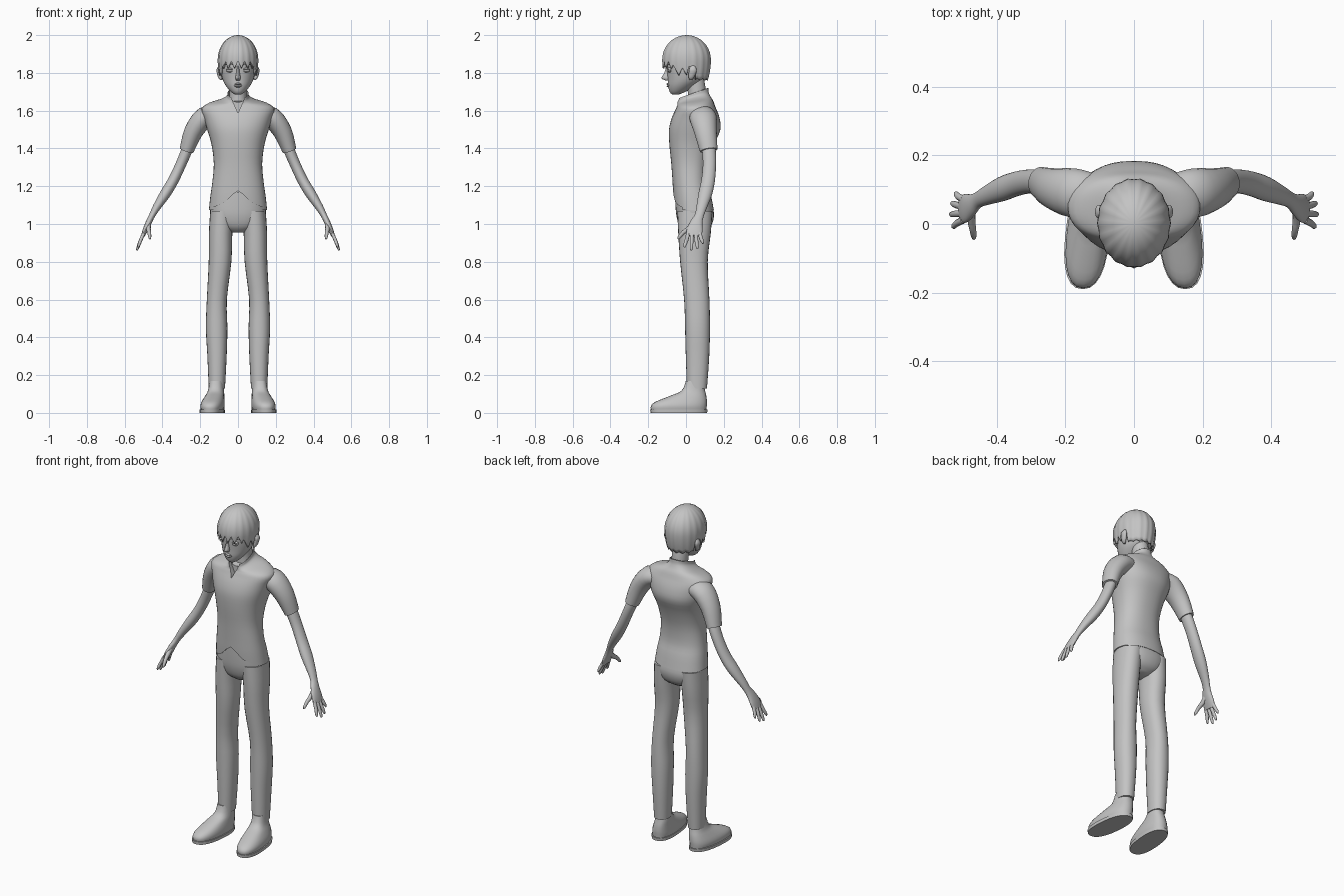
import bpy, bmesh, math
from mathutils import Vector

cube = bpy.data.objects.get("Cube")
if cube:
    bpy.data.objects.remove(cube, do_unlink=True)

grey = bpy.data.materials.new("plain_grey")
grey.use_nodes = True
grey.diffuse_color = (0.55, 0.55, 0.55, 1)
grey.node_tree.nodes["Principled BSDF"].inputs["Base Color"].default_value = (0.55, 0.55, 0.55, 1)


def finish(name, bm, mirror=False):
    """Turn a bmesh into a smooth-shaded object, optionally mirrored in x."""
    bmesh.ops.recalc_face_normals(bm, faces=bm.faces)
    mesh = bpy.data.meshes.new(name)
    bm.to_mesh(mesh)
    bm.free()
    mesh.materials.append(grey)
    ob = bpy.data.objects.new(name, mesh)
    bpy.context.collection.objects.link(ob)
    if mirror:
        mod = ob.modifiers.new("mirror", "MIRROR")
        mod.use_mirror_merge = False
    shade(ob)
    return ob


def activate(ob):
    bpy.ops.object.select_all(action="DESELECT")
    ob.select_set(True)
    bpy.context.view_layer.objects.active = ob


def shade(ob):
    activate(ob)
    bpy.ops.object.shade_smooth_by_angle(angle=math.radians(40))


def spline(rows, k):
    """Catmull-Rom interpolation through the cross-sections."""
    out = []
    for i in range(len(rows) - 1):
        p0, p1 = rows[max(i - 1, 0)], rows[i]
        p2, p3 = rows[i + 1], rows[min(i + 2, len(rows) - 1)]
        for j in range(k):
            t = j / k
            out.append([0.5 * (2 * b + (c - a) * t + (2 * a - 5 * b + 4 * c - d) * t * t
                               + (3 * b - a - 3 * c + d) * t ** 3)
                        for a, b, c, d in zip(p0, p1, p2, p3)])
    return out + [list(rows[-1])]


def loft(name, rows, level=False, n=24, power=2.0, k=3, mirror=False, warp=None):
    """Skin cross-sections (x, y, z, width radius, depth radius)."""
    rows = spline(rows, k)
    mid = [Vector(r[:3]) for r in rows]
    bm = bmesh.new()
    rings = []
    for i, r in enumerate(rows):
        u, v = Vector((0, 1, 0)), Vector((1, 0, 0))
        if not level:
            t = (mid[min(i + 1, len(mid) - 1)] - mid[max(i - 1, 0)]).normalized()
            u = (u - t * t.y).normalized()
            v = u.cross(t)
        ring = []
        for s in range(n):
            a = math.tau * s / n
            c, d = [math.copysign(abs(f) ** (2 / power), f) for f in (math.cos(a), math.sin(a))]
            co = mid[i] + v * c * r[3] + u * d * r[4]
            ring.append(bm.verts.new(warp(co) if warp else co))
        rings.append(ring)
    for a, b in zip(rings, rings[1:]):
        for s in range(n):
            bm.faces.new((a[s], a[s - 1], b[s - 1], b[s]))
    bm.faces.new(rings[0])
    bm.faces.new(rings[-1])
    return finish(name, bm, mirror)


def carve(ob, outline, y0, y1):
    """Cut a prism with the given x-z outline out of an object."""
    bm = bmesh.new()
    face = bm.faces.new([bm.verts.new((x, y0, z)) for x, z in outline])
    ext = bmesh.ops.extrude_face_region(bm, geom=[face])
    bmesh.ops.translate(bm, vec=(0, y1 - y0, 0),
                        verts=[g for g in ext["geom"] if isinstance(g, bmesh.types.BMVert)])
    cutter = finish("cutter", bm)
    cutter.hide_render = True
    mod = ob.modifiers.new("cut", "BOOLEAN")
    mod.object, mod.operation, mod.solver = cutter, "DIFFERENCE", "EXACT"
    activate(ob)
    bpy.ops.object.modifier_apply(modifier="cut")
    bpy.data.objects.remove(cutter, do_unlink=True)
    shade(ob)


def band(z, width, front, back):
    """Level section given by its half width and front and back depth."""
    return (0, (front + back) / 2, z, width, (back - front) / 2)


# Shirt body, with a collar that rises toward the back
def tilt_collar(co):
    lift = min(max((co.z - 1.62) / 0.06, 0), 1)
    return co + Vector((0, 0, 0.35 * (co.y - 0.035) * lift))


shirt = loft("shirt", [
    band(1.075, .154, -.06, .147), band(1.15, .146, -.067, .133), band(1.22, .136, -.071, .117),
    band(1.32, .128, -.078, .122), band(1.42, .14, -.088, .15), band(1.5, .163, -.09, .182),
    band(1.56, .18, -.076, .178), band(1.61, .193, -.054, .16), band(1.638, .155, -.046, .145),
    band(1.655, .09, -.046, .13), band(1.672, .06, -.05, .12), band(1.69, .056, -.048, .118),
    band(1.688, .051, -.043, .112), band(1.655, .047, -.02, .105)],
    level=True, n=40, power=2.3, warp=tilt_collar)
carve(shirt, [(0, 1.587), (.032, 1.66), (.036, 1.78), (-.036, 1.78), (-.032, 1.66)], -.3, -.022)
carve(shirt, [(-.13, 1.0), (-.13, 1.088), (-.07, 1.115), (-.03, 1.155), (0, 1.175),
              (.03, 1.155), (.07, 1.115), (.13, 1.088), (.13, 1.0)], -.3, 0)

# Short sleeves
loft("sleeves", [(.11, .085, 1.575, .045, .06), (.175, .09, 1.565, .056, .072),
                 (.235, .103, 1.49, .05, .06), (.272, .12, 1.39, .038, .047)], mirror=True)

# Trousers
loft("trouser_seat", [
    band(.955, .04, 0, .09), band(.985, .11, -.032, .13), band(1.04, .145, -.05, .148),
    band(1.1, .146, -.056, .14), band(1.17, .136, -.059, .125)], level=True, n=32, power=2.3)
loft("trouser_legs", [
    (.083, .047, 1.07, .064, .093), (.092, .045, .95, .062, .086), (.095, .042, .8, .06, .073),
    (.112, .057, .6, .053, .067), (.113, .061, .45, .057, .066), (.111, .061, .3, .051, .062),
    (.112, .058, .13, .043, .053)], level=True, power=2.2, mirror=True)


# Shoes, with the toes turned outward
def turn_out(co):
    return co - Vector((.09 * (co.y - .04), 0, 0))


loft("shoes", [
    (.128, -.038, .012, .058, .146), (.128, -.038, .035, .062, .148), (.126, -.026, .058, .059, .137),
    (.121, .009, .088, .05, .099), (.116, .039, .118, .042, .062), (.114, .045, .17, .036, .046)],
    level=True, power=2.4, mirror=True, warp=turn_out)
loft("shoe_soles", [(.129, -.038, 0, .064, .15), (.129, -.038, .018, .065, .152)],
     level=True, power=2.4, k=1, mirror=True, warp=turn_out)

# Arms, ending in flat palms
loft("arms", [
    (.25, .115, 1.44, .028, .034), (.275, .122, 1.38, .029, .036), (.305, .124, 1.31, .028, .035),
    (.343, .117, 1.23, .028, .036), (.385, .102, 1.16, .028, .036), (.43, .083, 1.09, .021, .028),
    (.455, .07, 1.045, .016, .024), (.472, .056, 1.01, .016, .032), (.49, .046, .97, .014, .042),
    (.503, .043, .938, .01, .039)], mirror=True)

# Fingers and thumbs
for name, y0, y1, z1 in (("little_fingers", .072, .088, .895), ("ring_fingers", .051, .06, .868),
                         ("middle_fingers", .031, .028, .86), ("index_fingers", .012, -.007, .876)):
    x1 = .535 - (z1 - .86) * .4
    loft(name, [(.497, y0, .955, .009, .011), ((.503 + x1) / 2, (y0 + y1) / 2, (.95 + z1) / 2, .009, .01),
                (x1 - .003, y1, z1 + .01, .007, .008), (x1, y1, z1, .003, .003)], n=10, k=2, mirror=True)
loft("thumbs", [(.472, .05, 1.01, .012, .014), (.474, .014, .975, .012, .014),
                (.47, -.015, .955, .01, .011), (.467, -.036, .93, .008, .009),
                (.466, -.044, .92, .003, .003)], n=10, k=2, mirror=True)

# Neck and head
loft("neck", [(0, .058, 1.57, .055, .052), (0, .058, 1.66, .045, .047),
              (0, .055, 1.72, .045, .048), (0, .04, 1.79, .046, .05)])
loft("head", [
    (0, -.056, 1.685, .015, .014), (0, -.047, 1.697, .034, .038), (0, -.024, 1.73, .063, .071),
    (0, -.002, 1.77, .083, .095), (0, .004, 1.83, .094, .106), (0, .008, 1.9, .094, .107),
    (0, .008, 1.96, .055, .065)], level=True, n=32)
loft("nose", [(0, -.097, 1.76, .009, .012), (0, -.104, 1.773, .014, .026),
              (0, -.098, 1.8, .009, .017), (0, -.094, 1.84, .006, .009)], level=True, n=12)
loft("lips", [(0, -.09, 1.722, .008, .004), (0, -.09, 1.73, .02, .013), (0, -.09, 1.736, .023, .008),
              (0, -.091, 1.741, .019, .013), (0, -.09, 1.748, .008, .006)], level=True, n=14, k=2)
loft("eyelids", [(.04, -.086, 1.802, .008, .004), (.04, -.086, 1.808, .021, .011),
                 (.041, -.086, 1.814, .022, .008), (.04, -.086, 1.82, .021, .013),
                 (.04, -.086, 1.828, .01, .005)], level=True, n=14, k=2, mirror=True)
loft("eyebrows", [(.02, -.1, 1.842, .003, .005), (.045, -.093, 1.85, .004, .006),
                  (.068, -.077, 1.843, .002, .004)], n=8, mirror=True)
loft("ears", [(.088, .025, 1.762, .005, .007), (.095, .028, 1.775, .01, .014),
              (.1, .034, 1.8, .012, .02), (.102, .036, 1.82, .011, .02),
              (.097, .036, 1.838, .005, .01)], level=True, n=14, mirror=True)


# Hair cap with a jagged fringe, side locks and a gap at the ears
def lock(deg):
    return abs((deg / 20) % 1 - 0.5) * 2


def hair_edge(deg):
    if deg < 58:
        return 1.822 + .042 * lock(deg)
    if deg < 92:
        return 1.785 + .04 * lock(deg)
    if deg < 115:
        return 1.83
    return 1.76 + .01 * lock(deg)


bm = bmesh.new()
pole = bm.verts.new((0, .003, 2.0))
columns = []
for s in range(72):
    deg = s * 5
    a = math.radians(deg)
    edge = hair_edge(min(deg, 360 - deg))
    ripple = 1 + .03 * (.5 - lock(deg))
    levels = [(1.87 + .13 * math.cos(p * math.pi / 20), math.sin(p * math.pi / 20)) for p in range(1, 11)]
    for j in range(1, 6):
        z = 1.87 + (edge - 1.87) * j / 5
        levels.append((z, 1 - .13 * ((1.87 - z) / .11) ** 2))
    columns.append([bm.verts.new((.106 * f * math.sin(a) * ripple,
                                  .003 - .129 * f * math.cos(a) * ripple, z)) for z, f in levels])
for s in range(72):
    a, b = columns[s - 1], columns[s]
    bm.faces.new((pole, a[0], b[0]))
    for j in range(len(a) - 1):
        bm.faces.new((a[j], a[j + 1], b[j + 1], b[j]))
hair = finish("hair", bm)
thick = hair.modifiers.new("thickness", "SOLIDIFY")
thick.thickness, thick.offset = .01, -1
